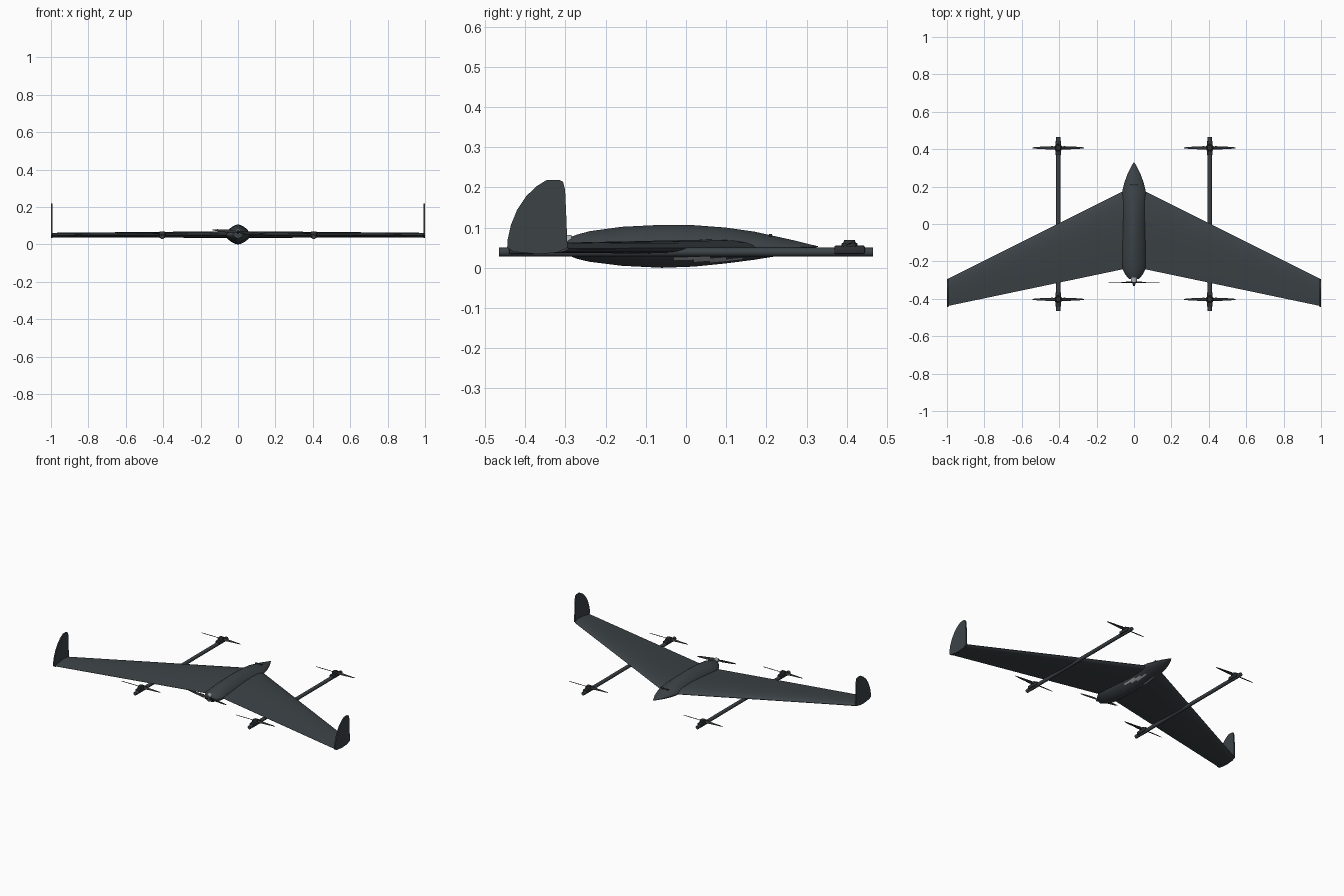
import bpy, bmesh, math
from mathutils import Matrix

cube = bpy.data.objects.get("Cube")
if cube:
    bpy.data.objects.remove(cube, do_unlink=True)


def material(name, rgb):
    m = bpy.data.materials.new(name)
    m.use_nodes = True
    m.diffuse_color = (*rgb, 1)
    m.node_tree.nodes["Principled BSDF"].inputs["Base Color"].default_value = (*rgb, 1)
    return m


SLATE = material("slate grey", (0.045, 0.055, 0.062))
DARK = material("charcoal", (0.026, 0.029, 0.031))
LIGHT = material("light grey", (0.42, 0.43, 0.44))


def finish(name, bm, mats, smooth=35):
    bmesh.ops.recalc_face_normals(bm, faces=bm.faces)
    me = bpy.data.meshes.new(name)
    bm.to_mesh(me)
    bm.free()
    ob = bpy.data.objects.new(name, me)
    bpy.context.collection.objects.link(ob)
    for m in mats:
        me.materials.append(m)
    if smooth:
        bpy.ops.object.select_all(action="DESELECT")
        ob.select_set(True)
        bpy.context.view_layer.objects.active = ob
        bpy.ops.object.shade_smooth_by_angle(angle=math.radians(smooth))
    return ob


def loft(bm, rings):
    """Skin a list of closed rings and cap both ends."""
    vs = [[bm.verts.new(p) for p in r] for r in rings]
    n = len(vs[0])
    for a, b in zip(vs, vs[1:]):
        for i in range(n):
            bm.faces.new((a[i], a[(i + 1) % n], b[(i + 1) % n], b[i]))
    bm.faces.new(vs[0])
    bm.faces.new(vs[-1])


def cylinder(name, loc, r1, r2, depth, mat, along_y=False, sides=20):
    bm = bmesh.new()
    rot = Matrix.Rotation(math.pi / 2, 4, "X") if along_y else Matrix()
    bmesh.ops.create_cone(bm, cap_ends=True, segments=sides, radius1=r1, radius2=r2,
                          depth=depth, matrix=Matrix.Translation(loc) @ rot)
    return finish(name, bm, [mat])


def box(name, loc, size, mat, bevel=0.0):
    bm = bmesh.new()
    bmesh.ops.create_cube(bm, size=1, matrix=Matrix.Translation(loc) @ Matrix.Diagonal((*size, 1)))
    if bevel:
        bmesh.ops.bevel(bm, geom=bm.edges[:], offset=bevel, segments=2, affect="EDGES", profile=0.5)
    return finish(name, bm, [mat])


def interp(table, y, col):
    for a, b in zip(table, table[1:]):
        if a[0] <= y <= b[0]:
            t = (y - a[0]) / (b[0] - a[0])
            return a[col] + t * (b[col] - a[col])
    return table[-1][col]


# Fuselage: stations of y, half width, top z, bottom z
STATIONS = [
    (-0.295, 0.026, 0.074, 0.032), (-0.27, 0.047, 0.083, 0.022), (-0.24, 0.062, 0.091, 0.015),
    (-0.16, 0.065, 0.102, 0.005), (-0.06, 0.066, 0.107, 0.0), (0.02, 0.066, 0.106, 0.003),
    (0.1, 0.066, 0.100, 0.011), (0.17, 0.064, 0.090, 0.020), (0.22, 0.052, 0.079, 0.028),
    (0.27, 0.034, 0.068, 0.038), (0.31, 0.014, 0.058, 0.047), (0.328, 0.003, 0.054, 0.052)]


def body_ring(y):
    w, top, bot = (interp(STATIONS, y, c) for c in (1, 2, 3))
    mid = bot + 0.46 * (top - bot)
    ring = []
    for i in range(40):
        a = math.tau * i / 40
        c, s = math.cos(a), math.sin(a)
        x = math.copysign(abs(c) ** 1.3, c) * w
        z = mid + math.copysign(abs(s) ** 1.3, s) * (top - mid if s > 0 else mid - bot)
        ring.append((x, y, z))
    return ring


bm = bmesh.new()
ys = sorted({s[0] for s in STATIONS} | {-0.2, -0.11, -0.03, 0.06, 0.14, 0.195})
loft(bm, [body_ring(y) for y in ys])
# pale vent strips along the lower flanks
for f in bm.faces:
    c = f.calc_center_median()
    if -0.035 < c.y < 0.14 and 0.017 < c.z < 0.025 and abs(c.x) > 0.02:
        f.material_index = 1
finish("fuselage", bm, [SLATE, LIGHT], 45)

# Nose hatch slot
box("nose_slot", (0, 0.21, 0.081), (0.045, 0.007, 0.006), DARK)

# Wings: airfoil sections from root to tip
FOIL = [(0, 0), (0.015, 0.3), (0.06, 0.62), (0.15, 0.9), (0.3, 1), (0.5, 0.88), (0.75, 0.5), (1, 0.04)]


def foil_ring(x, lead, trail, z, up, down):
    upper = [(x, lead + (trail - lead) * t, z + h * up) for t, h in FOIL]
    lower = [(x, lead + (trail - lead) * t, z - h * down) for t, h in reversed(FOIL[1:])]
    return upper + lower


for side, s in (("left", 1), ("right", -1)):
    bm = bmesh.new()
    loft(bm, [foil_ring(0, 0.205, -0.23, 0.05, 0.022, 0.016),
              foil_ring(s * 0.065, 0.172, -0.243, 0.05, 0.02, 0.015),
              foil_ring(s * 0.994, -0.293, -0.438, 0.048, 0.014, 0.011)])
    finish(side + "_wing", bm, [SLATE], 40)

    # Winglet: curved rear edge, nearly upright front edge
    outline = [(-0.295, 0.05), (-0.298, 0.13), (-0.301, 0.195), (-0.306, 0.214), (-0.316, 0.219),
               (-0.346, 0.219), (-0.372, 0.203), (-0.398, 0.178), (-0.42, 0.145), (-0.436, 0.106),
               (-0.444, 0.07), (-0.445, 0.05), (-0.43, 0.04), (-0.37, 0.034), (-0.32, 0.038)]
    bm = bmesh.new()
    loft(bm, [[(s * x, y, z) for y, z in outline] for x in (0.992, 1.0)])
    finish(side + "_winglet", bm, [SLATE], 30)


def propeller(name, center, mat, spin_axis_y=False, tilt=0.0):
    """Two tapered, twisted blades spanning x."""
    bm = bmesh.new()
    for s in (1, -1):
        rings = []
        for r, chord, twist in ((0.006, 0.012, 35), (0.03, 0.02, 25), (0.06, 0.016, 16),
                                (0.11, 0.011, 10), (0.137, 0.005, 8)):
            a = math.radians(twist) * s
            ring = []
            for u, v in ((-0.5, 0), (0, 0.0016), (0.5, 0), (0, -0.0016)):
                u *= chord
                ring.append((s * r, u * math.cos(a) - v * math.sin(a), u * math.sin(a) + v * math.cos(a)))
            rings.append(ring)
        loft(bm, rings)
    m = Matrix.Translation(center) @ Matrix.Rotation(tilt, 4, "Y")
    if spin_axis_y:
        m = m @ Matrix.Rotation(math.pi / 2, 4, "X")
    bmesh.ops.transform(bm, matrix=m, verts=bm.verts)
    return finish(name, bm, [mat])


# Lift booms with a motor and propeller at each end
for side, x in (("left", 0.405), ("right", -0.405)):
    cylinder(side + "_boom", (x, 0, 0.039), 0.011, 0.011, 0.93, SLATE, along_y=True)
    for end, y in (("nose", 0.407), ("tail", -0.403)):
        tag = f"{side}_{end}_"
        box(tag + "motor_mount", (x, y, 0.045), (0.03, 0.076, 0.021), DARK, 0.004)
        cylinder(tag + "motor", (x, y, 0.057), 0.021, 0.019, 0.010, DARK)
        cylinder(tag + "hub", (x, y, 0.064), 0.017, 0.013, 0.010, DARK)
        propeller(tag + "propeller", (x, y, 0.060), DARK)

# Pusher motor, propeller and spinner at the tail
cylinder("pusher_motor", (0, -0.298, 0.066), 0.016, 0.016, 0.026, LIGHT, along_y=True)
propeller("pusher_propeller", (0, -0.312, 0.066), DARK, True, math.radians(5))
cylinder("pusher_spinner", (0, -0.32, 0.066), 0.011, 0.004, 0.022, DARK, along_y=True)
